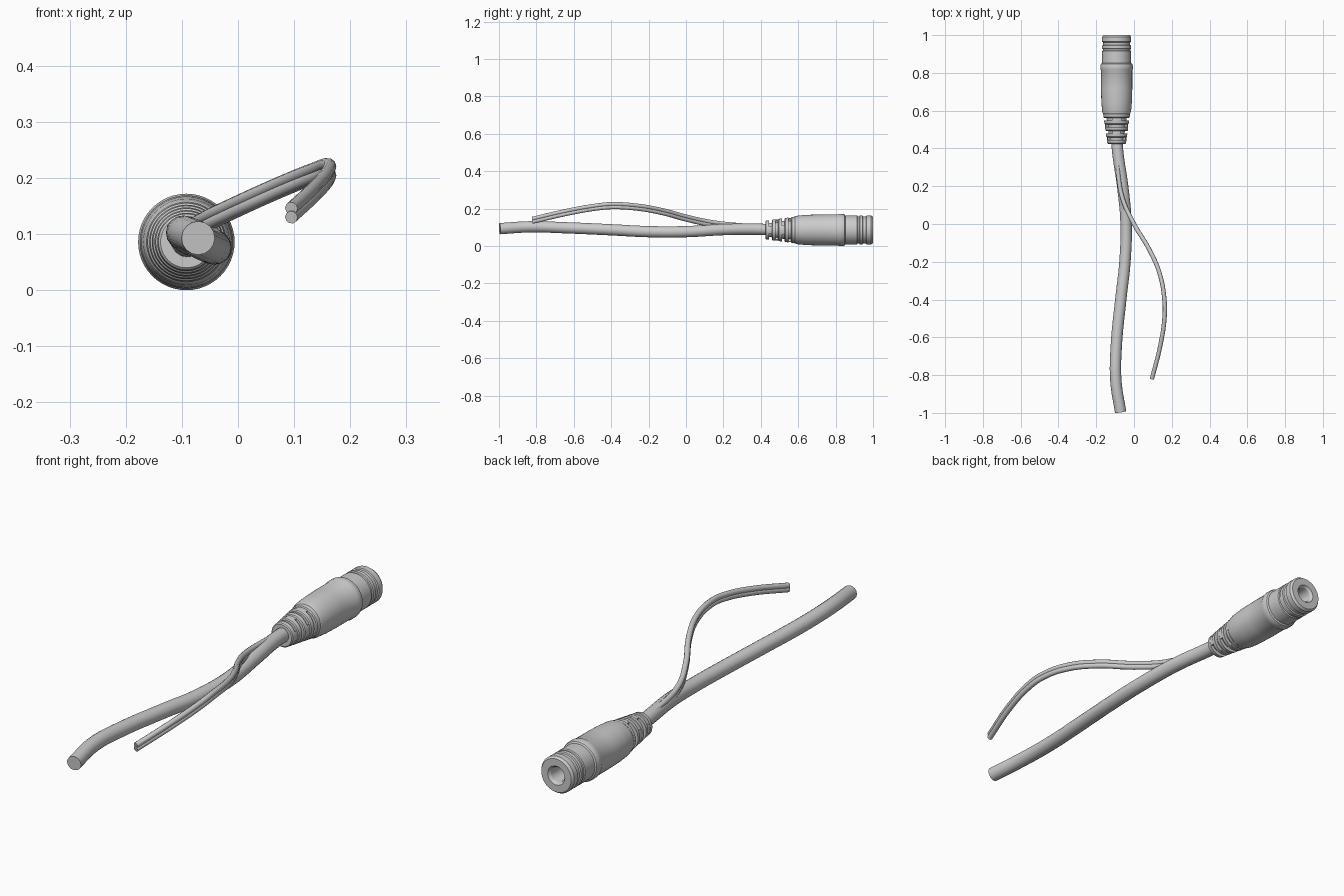
import bpy, bmesh, math
from mathutils import Vector

if "Cube" in bpy.data.objects:
    bpy.data.objects.remove(bpy.data.objects["Cube"])

AX, AZ = -0.092, 0.086   # plug axis runs along y
SEG = 48


def link(name, bm):
    bmesh.ops.recalc_face_normals(bm, faces=bm.faces)
    me = bpy.data.meshes.new(name)
    bm.to_mesh(me)
    bm.free()
    ob = bpy.data.objects.new(name, me)
    bpy.context.collection.objects.link(ob)
    return ob


def smooth(ob, deg=30):
    bpy.ops.object.select_all(action='DESELECT')
    ob.select_set(True)
    bpy.context.view_layer.objects.active = ob
    bpy.ops.object.shade_smooth_by_angle(angle=math.radians(deg))


def lathe(name, profile):
    """Revolve (radius, y) points round the plug axis; radius 0 closes an end."""
    bm = bmesh.new()
    rings = []
    for r, y in profile:
        if r == 0:
            rings.append([bm.verts.new((AX, y, AZ))] * SEG)
        else:
            rings.append([bm.verts.new((AX + r * math.cos(2 * math.pi * i / SEG), y,
                                        AZ + r * math.sin(2 * math.pi * i / SEG)))
                          for i in range(SEG)])
    for a, b in zip(rings, rings[1:]):
        for i in range(SEG):
            j = (i + 1) % SEG
            bm.faces.new(list(dict.fromkeys((a[i], a[j], b[j], b[i]))))
    ob = link(name, bm)
    smooth(ob)
    return ob


def bridge(name, r0, r1, y0, y1, angle, half):
    """Curved block that closes part of a groove in the strain relief."""
    bm = bmesh.new()
    n = 8
    cols = []
    for i in range(n + 1):
        t = angle - half + 2 * half * i / n
        cols.append([bm.verts.new((AX + r * math.cos(t), y, AZ + r * math.sin(t)))
                     for r, y in ((r0, y0), (r1, y0), (r1, y1), (r0, y1))])
    for a, b in zip(cols, cols[1:]):
        for k in range(4):
            m = (k + 1) % 4
            bm.faces.new((a[k], a[m], b[m], b[k]))
    bm.faces.new(cols[0])
    bm.faces.new(cols[-1])
    smooth(link(name, bm))


def tube(name, points, radius, res):
    """Round cable along smooth path points."""
    cu = bpy.data.curves.new(name, 'CURVE')
    cu.dimensions = '3D'
    cu.bevel_depth = radius
    cu.bevel_resolution = res
    cu.resolution_u = 6
    cu.use_fill_caps = True
    sp = cu.splines.new('BEZIER')
    sp.bezier_points.add(len(points) - 1)
    for bp, p in zip(sp.bezier_points, points):
        bp.co = p
        bp.handle_left_type = bp.handle_right_type = 'AUTO'
    ob = bpy.data.objects.new(name, cu)
    bpy.context.collection.objects.link(ob)
    bpy.ops.object.select_all(action='DESELECT')
    ob.select_set(True)
    bpy.context.view_layer.objects.active = ob
    bpy.ops.object.convert(target='MESH')
    smooth(bpy.context.view_layer.objects.active, 40)


# Plug body: sleeve, collar, grooved tip and open socket
lathe("plug_body", [
    (0, 0.578), (0.066, 0.578), (0.073, 0.585), (0.077, 0.60), (0.081, 0.65),
    (0.083, 0.72), (0.083, 0.812), (0.086, 0.818), (0.086, 0.838), (0.083, 0.848),
    (0.077, 0.852), (0.077, 0.915), (0.073, 0.918), (0.073, 0.926), (0.077, 0.929),
    (0.077, 0.944), (0.072, 0.947), (0.072, 0.962), (0.077, 0.965), (0.077, 0.990),
    (0.070, 1.0), (0.040, 1.0), (0.032, 0.990), (0.030, 0.97), (0.030, 0.80), (0, 0.80)])

# Contact pin inside the socket
lathe("contact_pin", [(0, 0.79), (0.011, 0.79), (0.011, 0.93), (0.007, 0.94), (0, 0.94)])

# Strain relief: tapering ribs with a thinner core between
ribs, y0, pitch, width = 5, 0.424, 0.0345, 0.020
prof = [(0, y0)]
for i in range(ribs):
    y, r = y0 + i * pitch, 0.050 + 0.0048 * i
    prof += [(r - 0.004, y), (r, y + 0.004), (r + 0.002, y + width),
             (r - 0.013, y + width), (r - 0.011, y + pitch)]
prof += [(0.072, y0 + ribs * pitch - 0.012), (0, y0 + ribs * pitch)]
prof[-3:] = [(0.060, 0.585), (0, 0.585)]
lathe("strain_relief", prof)

# Bridges join neighbouring ribs, turned a quarter from groove to groove
for i in range(ribs - 1):
    y, r = y0 + i * pitch + width - 0.002, 0.050 + 0.0048 * i
    for s in (0, math.pi):
        bridge("rib_bridge", r - 0.018, r + 0.001, y, y + pitch - width + 0.006,
               s + (i % 2) * math.pi / 2, 0.4)

# Main cable
tube("main_cable", [
    (-0.092, 0.47, 0.087), (-0.086, 0.38, 0.090), (-0.060, 0.20, 0.088), (-0.042, 0.0, 0.077),
    (-0.048, -0.20, 0.077), (-0.070, -0.40, 0.087), (-0.094, -0.65, 0.098),
    (-0.096, -0.83, 0.103), (-0.071, -0.996, 0.093)], 0.030, 6)

# Thin twin-core wire leaving the cable
path = [
    (-0.088, 0.42, 0.095), (-0.086, 0.30, 0.103), (-0.062, 0.14, 0.120), (0.0, 0.0, 0.150),
    (0.078, -0.13, 0.185), (0.135, -0.26, 0.208), (0.161, -0.40, 0.216),
    (0.162, -0.49, 0.207), (0.140, -0.64, 0.180), (0.095, -0.82, 0.138)]
for name, dz in (("thin_wire_upper", 0.008), ("thin_wire_lower", -0.008)):
    tube(name, [Vector(p) + Vector((0, 0, dz)) for p in path], 0.0115, 3)
